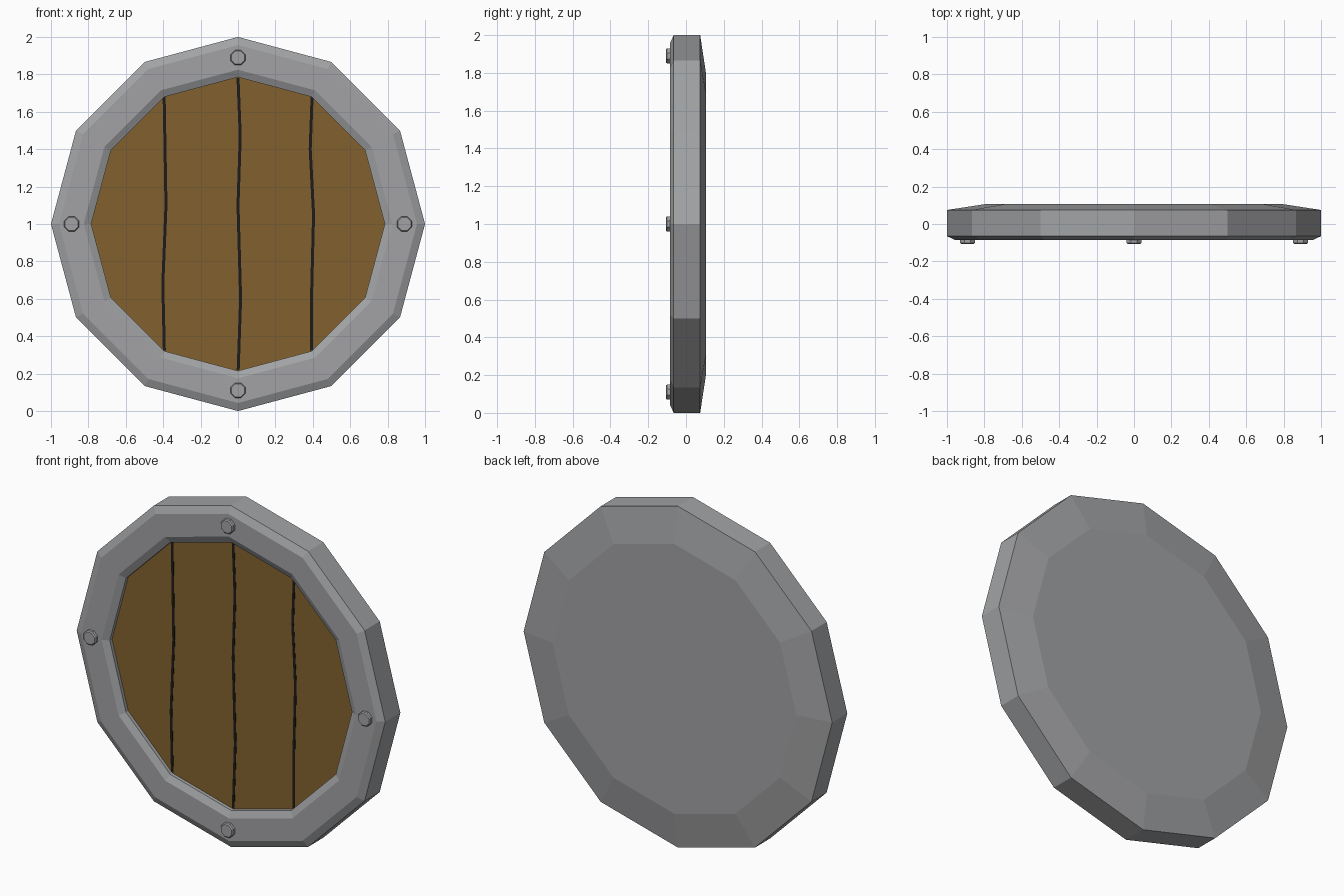
import bpy, bmesh, math

if "Cube" in bpy.data.objects:
    bpy.data.objects.remove(bpy.data.objects["Cube"])

SIDES = 12
CZ = 1.0  # height of the shield centre


def material(name, rgb):
    m = bpy.data.materials.new(name)
    m.diffuse_color = (*rgb, 1)
    m.use_nodes = True
    m.node_tree.nodes["Principled BSDF"].inputs["Base Color"].default_value = m.diffuse_color
    return m


STEEL = material("grey_steel", (0.36, 0.365, 0.375))
WOOD = material("brown_wood", (0.225, 0.121, 0.028))
GAP = material("dark_gap", (0.012, 0.011, 0.010))


def add_object(name, bm, mat, recalc=True):
    if recalc:
        bmesh.ops.recalc_face_normals(bm, faces=bm.faces)
    me = bpy.data.meshes.new(name)
    bm.to_mesh(me)
    bm.free()
    me.materials.append(mat)
    ob = bpy.data.objects.new(name, me)
    bpy.context.collection.objects.link(ob)
    return ob


def ring_solid(name, profile, mat, sides, cx=0, cz=CZ, cap_start=False, cap_end=True, phase=0):
    """Turn a (radius, y) profile about the y axis through (cx, cz)."""
    bm = bmesh.new()
    rings = []
    for r, y in profile:
        ring = []
        for i in range(sides):
            a = 2 * math.pi * i / sides + phase
            ring.append(bm.verts.new((cx + r * math.cos(a), y, cz + r * math.sin(a))))
        rings.append(ring)
    for a, b in zip(rings, rings[1:]):
        for i in range(sides):
            j = (i + 1) % sides
            bm.faces.new((a[i], a[j], b[j], b[i]))
    if cap_start:
        bm.faces.new(rings[0])
    if cap_end:
        bm.faces.new(rings[-1])
    return add_object(name, bm, mat)


# Steel rim and back: recess floor, inner bevel, front face, edge, sloped back
ring_solid("steel_rim_and_back",
           [(0.785, -0.040), (0.785, -0.066), (0.825, -0.085), (0.957, -0.085),
            (1.0, -0.065), (1.0, 0.075), (0.79, 0.107)],
           STEEL, SIDES, cap_start=True)

# Wooden face set into the rim
Y_WOOD = -0.045
ring_solid("wood_face", [(0.785, -0.041), (0.785, Y_WOOD)], WOOD, SIDES, cap_start=True)


# Dark wavy gaps between the planks, as thin plates
def plank_gap(name, path, half=0.008):
    bm = bmesh.new()
    y0, y1 = Y_WOOD + 0.001, Y_WOOD - 0.002
    rows = [[bm.verts.new((x + s * half, y, z)) for s, y in
             ((-1, y0), (-1, y1), (1, y1), (1, y0))] for x, z in path]
    for a, b in zip(rows, rows[1:]):
        for i in range(4):
            j = (i + 1) % 4
            bm.faces.new((a[i], a[j], b[j], b[i]))
    bm.faces.new(rows[0])
    bm.faces.new(rows[-1])
    add_object(name, bm, GAP)


plank_gap("left_gap", [(-0.395, 1.68), (-0.385, 1.1), (-0.402, 0.68), (-0.394, 0.325)])
plank_gap("middle_gap", [(0, 1.78), (0.012, 1.47), (0, 1.1), (0.014, 0.6), (0.001, 0.22)])
plank_gap("right_gap", [(0.396, 1.68), (0.386, 1.4), (0.404, 1.05), (0.394, 0.65), (0.394, 0.325)])

# Four bolts on the rim
for k in range(4):
    a = k * math.pi / 2
    ring_solid(f"bolt_{k + 1}",
               [(0.043, -0.08), (0.043, -0.101), (0.037, -0.107)],
               STEEL, 8, 0.89 * math.cos(a), CZ + 0.89 * math.sin(a),
               cap_start=True, phase=math.pi / 8)
